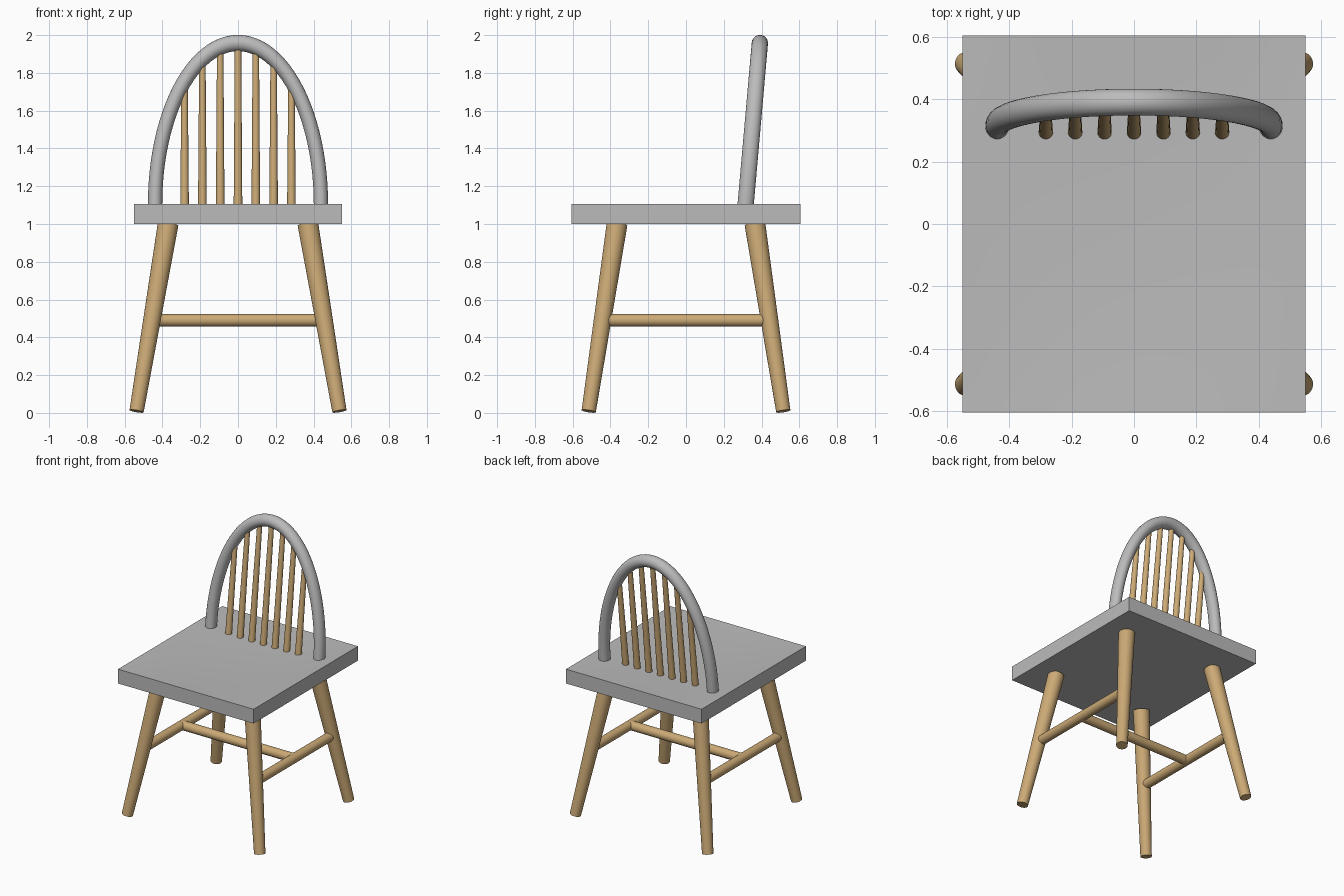
import bpy, bmesh, math
from mathutils import Vector

old = bpy.data.objects.get("Cube")
if old:
    bpy.data.objects.remove(old, do_unlink=True)


def material(name, color):
    mat = bpy.data.materials.new(name)
    mat.use_nodes = True
    mat.diffuse_color = color
    bsdf = next(n for n in mat.node_tree.nodes if n.type == 'BSDF_PRINCIPLED')
    bsdf.inputs["Base Color"].default_value = color
    return mat


GREY = material("grey_paint", (0.5, 0.5, 0.5, 1))
WOOD = material("light_wood", (0.6, 0.4, 0.18, 1))


def finish(bm, name, mat):
    """Turn a bmesh into a smooth object with sharp edges kept."""
    bmesh.ops.recalc_face_normals(bm, faces=bm.faces[:])
    mesh = bpy.data.meshes.new(name)
    bm.to_mesh(mesh)
    bm.free()
    mesh.materials.append(mat)
    mesh.shade_smooth()
    mesh.set_sharp_from_angle(angle=math.radians(35))
    obj = bpy.data.objects.new(name, mesh)
    bpy.context.scene.collection.objects.link(obj)
    return obj


def rod(name, start, end, r_start, r_end):
    """Tapered round rod between two points."""
    start, end = Vector(start), Vector(end)
    axis = end - start
    bm = bmesh.new()
    bmesh.ops.create_cone(bm, cap_ends=True, segments=32, radius1=r_start,
                          radius2=r_end, depth=axis.length)
    obj = finish(bm, name, WOOD)
    obj.rotation_mode = 'QUATERNION'
    obj.rotation_quaternion = axis.to_track_quat('Z', 'Y')
    obj.location = (start + end) / 2
    return obj


# Seat: thick slab with a shallow dished top
SEAT_TOP, SEAT_THICK = 1.105, 0.105
bm = bmesh.new()
bmesh.ops.create_grid(bm, x_segments=24, y_segments=24, size=1)
top_verts = bm.verts[:]
ext = bmesh.ops.extrude_face_region(bm, geom=bm.faces[:], use_keep_orig=True)
lower = [g for g in ext["geom"] if isinstance(g, bmesh.types.BMVert)]
for v in top_verts:
    dish = max(0, 1 - v.co.x ** 2) * max(0, 1 - v.co.y ** 2)
    v.co.z = SEAT_TOP - 0.015 * dish
for v in lower:
    v.co.z = SEAT_TOP - SEAT_THICK
for v in bm.verts:
    v.co.x *= 0.55
    v.co.y *= 0.605
finish(bm, "seat", GREY)

# Splayed legs
for sx, side in ((1, "left"), (-1, "right")):
    for sy, end in ((-1, "front"), (1, "back")):
        rod(f"{end}_{side}_leg", (sx * 0.537, sy * 0.515, 0.009),
            (sx * 0.37, sy * 0.365, 1.0), 0.038, 0.055)
    # Side stretcher between the two legs
    rod(f"{side}_stretcher", (sx * 0.455, -0.44, 0.49),
        (sx * 0.455, 0.44, 0.49), 0.033, 0.033)
rod("cross_stretcher", (-0.455, 0, 0.49), (0.455, 0, 0.49), 0.033, 0.033)

# Back hoop: half ellipse leaning backwards
HALF_W, HEIGHT, BASE_Y, LEAN, SQUASH = 0.439, 0.853, 0.316, 0.088, 0.88


def hoop_point(angle):
    rise = HEIGHT * math.sin(angle)
    return Vector((HALF_W * math.cos(angle), BASE_Y + LEAN * rise, SEAT_TOP + rise))


path = [hoop_point(math.pi * i / 48) for i in range(49)]
drop = Vector((0, -LEAN, -1)) * 0.05
path = [path[0] + drop] + path + [path[-1] + drop]
bm = bmesh.new()
rings = []
side_dir = Vector((0, 1, -LEAN)).normalized()
for i, p in enumerate(path):
    tangent = (path[min(i + 1, len(path) - 1)] - path[max(i - 1, 0)]).normalized()
    out_dir = tangent.cross(side_dir)
    ring = []
    for k in range(24):
        a = math.tau * k / 24
        off = (out_dir * math.cos(a) + side_dir * math.sin(a)) * 0.043
        off.x *= SQUASH
        ring.append(bm.verts.new(p + off))
    rings.append(ring)
for r0, r1 in zip(rings, rings[1:]):
    for k in range(24):
        j = (k + 1) % 24
        bm.faces.new((r0[k], r0[j], r1[j], r1[k]))
bm.faces.new(rings[0])
bm.faces.new(rings[-1])
finish(bm, "back_hoop", GREY)

# Spindles from the seat up into the hoop
for i in range(-3, 4):
    x = i * 0.0943
    tip = hoop_point(math.acos(x / HALF_W))
    rod(f"spindle_{i + 4}", (x, 0.293, SEAT_TOP - 0.03), tip, 0.023, 0.017)
